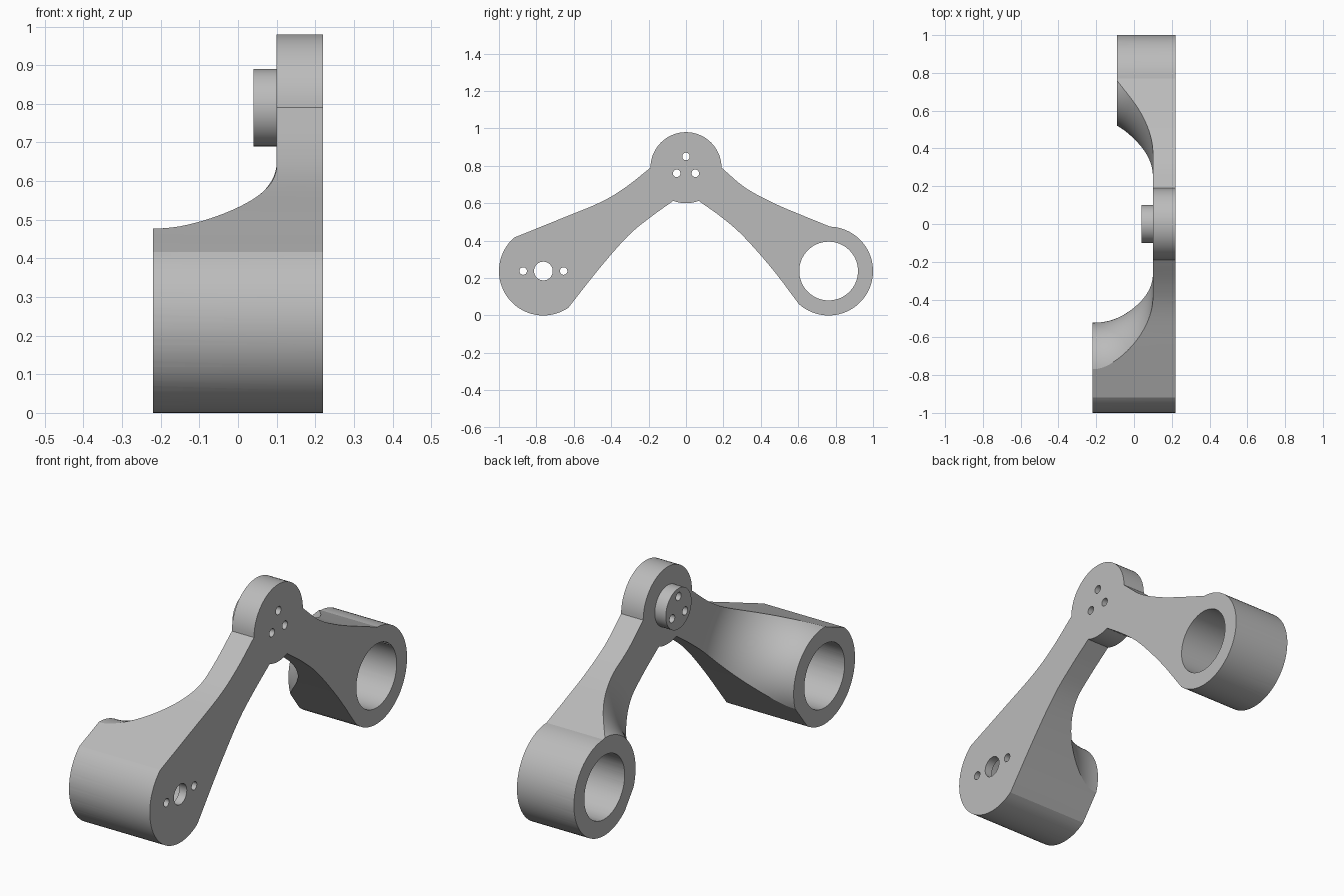
import bpy, bmesh, math
from mathutils import Vector

cube = bpy.data.objects.get("Cube")
if cube:
    bpy.data.objects.remove(cube, do_unlink=True)

END_Y, END_Z, END_R = 0.7625, 0.2375, 0.2375   # arm end hubs
TOP_Z, TOP_R = 0.79, 0.19                      # pivot hub
PLATE_X, OUT_X = 0.10, 0.22                    # plate thickness range


def make_object(name, bm):
    bmesh.ops.remove_doubles(bm, verts=bm.verts, dist=1e-5)
    bmesh.ops.recalc_face_normals(bm, faces=bm.faces)
    mesh = bpy.data.meshes.new(name)
    bm.to_mesh(mesh)
    bm.free()
    obj = bpy.data.objects.new(name, mesh)
    bpy.context.collection.objects.link(obj)
    return obj


def revolve(name, profile, y, z, steps=72):
    """Spin (x, radius) points about an x-parallel axis through (y, z)."""
    bm = bmesh.new()
    pts = [(profile[0][0], 0)] + profile + [(profile[-1][0], 0)]
    verts = [bm.verts.new((x, y, z + r)) for x, r in pts]
    edges = [bm.edges.new(pair) for pair in zip(verts, verts[1:])]
    bmesh.ops.spin(bm, geom=verts + edges, cent=(0, y, z), axis=(1, 0, 0),
                   angle=math.tau, steps=steps)
    return make_object(name, bm)


def rod(name, y, z, r, x0, x1):
    return revolve(name, [(x0, r), (x1, r)], y, z)


def extrude(name, outline, x0, x1):
    bm = bmesh.new()
    face = bm.faces.new([bm.verts.new((x0, y, z)) for y, z in outline])
    geom = bmesh.ops.extrude_face_region(bm, geom=[face])["geom"]
    moved = [g for g in geom if isinstance(g, bmesh.types.BMVert)]
    bmesh.ops.translate(bm, verts=moved, vec=(x1 - x0, 0, 0))
    return make_object(name, bm)


def arc(y, z, r, a0, a1):
    n = max(4, round(abs(a1 - a0) / 5))
    angles = [math.radians(a0 + (a1 - a0) * i / n) for i in range(n + 1)]
    return [(y + r * math.cos(a), z + r * math.sin(a)) for a in angles]


def smooth_path(pts, n=8):
    """Catmull-Rom curve through the points, without its two end points."""
    p = [Vector(q) for q in pts]
    p = [2 * p[0] - p[1]] + p + [2 * p[-1] - p[-2]]
    out = []
    for a, b, c, d in zip(p, p[1:], p[2:], p[3:]):
        for i in range(n):
            t = i / n
            q = 0.5 * (2 * b + (c - a) * t + (2 * a - 5 * b + 4 * c - d) * t * t
                       + (3 * b - a - 3 * c + d) * t ** 3)
            out.append(tuple(q))
    return out[1:]


def combine(target, tool, operation):
    mod = target.modifiers.new("combine", "BOOLEAN")
    mod.operation, mod.object, mod.solver = operation, tool, "EXACT"
    graph = bpy.context.evaluated_depsgraph_get()
    mesh = bpy.data.meshes.new_from_object(target.evaluated_get(graph))
    target.modifiers.clear()
    target.data = mesh
    bpy.data.objects.remove(tool, do_unlink=True)


def flare(name, y, x0, radius, rim):
    """Hub whose side sweeps out in a concave fillet to meet the plate."""
    xc = PLATE_X - radius
    t0 = math.asin(max(0, (x0 - xc) / radius))
    rc = rim + radius * math.cos(t0)
    prof = [(x0, rim)] if x0 < xc else []
    for i in range(25):
        t = t0 + (math.pi / 2 - t0) * i / 24
        prof.append((xc + radius * math.sin(t), rc - radius * math.cos(t)))
    prof.append((PLATE_X + 0.05, rc))
    return revolve(name, prof, y, END_Z, 96)


# Side outline: pivot hub, rear arm, rear hub, front arm, front hub
hub_top = arc(0, TOP_Z, TOP_R, 180, 0)
rear_end = arc(END_Y, END_Z, END_R, 88, -132)
hub_base = arc(0, TOP_Z, TOP_R, -69, -111)
front_end = arc(-END_Y, END_Z, END_R, -56, -229)
outline = hub_top
outline += smooth_path([hub_top[-1], (0.316, 0.684), (0.466, 0.602), (0.62, 0.536), rear_end[0]])
outline += rear_end
outline += smooth_path([rear_end[-1], (0.46, 0.25), (0.305, 0.425), (0.19, 0.525), hub_base[0]])
outline += hub_base
outline += smooth_path([hub_base[-1], (-0.19, 0.525), (-0.31, 0.425), (-0.46, 0.255), front_end[0]])
outline += front_end
outline += smooth_path([front_end[-1], (-0.68, 0.513), (-0.46, 0.604), (-0.325, 0.684), hub_top[0]])

# Plate, both flared hubs and the pivot boss, trimmed to the outline
arm = extrude("bracket_arm", [(-1.2, -0.2), (1.2, -0.2), (1.2, 1.2), (-1.2, 1.2)], PLATE_X, OUT_X)
combine(arm, flare("front_flare", -END_Y, -0.22, 0.31, 0.24), "UNION")
combine(arm, flare("rear_flare", END_Y, -0.09, 0.37, 0.242), "UNION")
combine(arm, rod("pivot_boss", 0, TOP_Z, 0.10, 0.04, PLATE_X + 0.05), "UNION")
combine(arm, extrude("side_trim", outline, -0.4, 0.4), "INTERSECT")

# Bores and screw holes: y, z, radius, x start, x end
holes = [(-END_Y, END_Z, 0.157, -0.4, 0.18), (END_Y, END_Z, 0.157, -0.4, 0.4),
         (-END_Y, END_Z, 0.05, 0.1, 0.4)]
holes += [(-END_Y + s * 0.108, END_Z, 0.02, 0.1, 0.4) for s in (-1, 1)]
holes += [(y, z, 0.02, -0.1, 0.4) for y, z in ((0, 0.85), (-0.05, 0.76), (0.05, 0.76))]
for hole in holes:
    combine(arm, rod("hole", *hole), "DIFFERENCE")

# Finish
grey = bpy.data.materials.new("plain grey")
grey.use_nodes = True
colour = (0.5, 0.5, 0.5, 1)
grey.diffuse_color = colour
grey.node_tree.nodes["Principled BSDF"].inputs["Base Color"].default_value = colour
arm.data.materials.clear()
arm.data.materials.append(grey)

bpy.ops.object.select_all(action="DESELECT")
arm.select_set(True)
bpy.context.view_layer.objects.active = arm
bpy.ops.object.shade_smooth_by_angle(angle=math.radians(15))
weighted = arm.modifiers.new("flat_face_normals", "WEIGHTED_NORMAL")
weighted.keep_sharp = True
